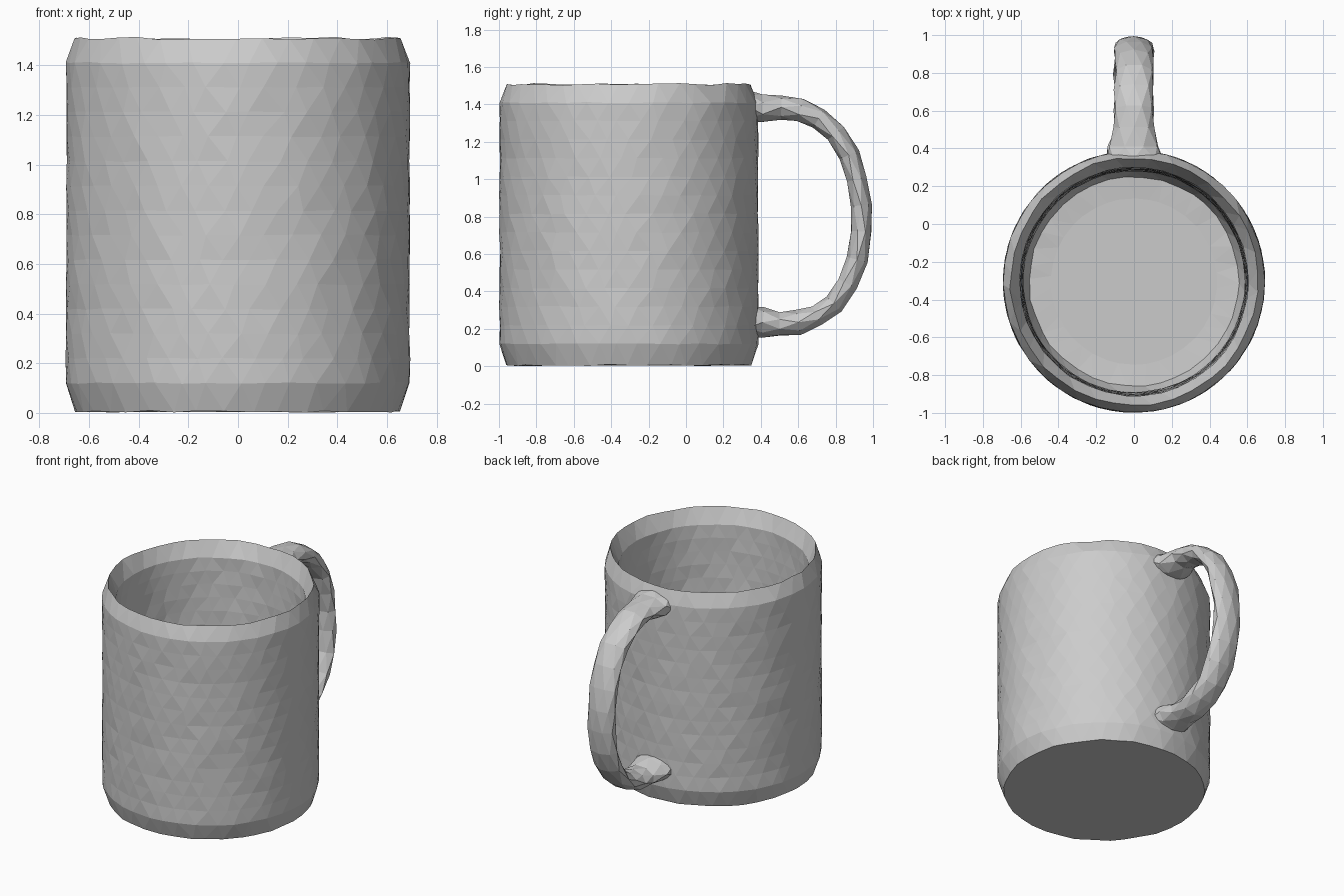
import bpy, bmesh, math, random
from mathutils import Vector

random.seed(4)
cube = bpy.data.objects.get("Cube")
if cube:
    bpy.data.objects.remove(cube)

clay = bpy.data.materials.new("grey_clay")
clay.use_nodes = True
colour = (0.6, 0.6, 0.6, 1)
clay.diffuse_color = colour
clay.node_tree.nodes["Principled BSDF"].inputs["Base Color"].default_value = colour


def wobble(amount):
    return random.uniform(-amount, amount)


def add_object(name, bm):
    bmesh.ops.recalc_face_normals(bm, faces=bm.faces)
    mesh = bpy.data.meshes.new(name)
    bm.to_mesh(mesh)
    bm.free()
    mesh.materials.append(clay)
    obj = bpy.data.objects.new(name, mesh)
    bpy.context.collection.objects.link(obj)
    return obj


def skin(bm, rings):
    """Join staggered rings with triangles and cap both ends."""
    loops = [[bm.verts.new(p) for p in ring] for ring in rings]
    for i, (a, b) in enumerate(zip(loops, loops[1:])):
        n = len(a)
        for j in range(n):
            k = (j + 1) % n
            if i % 2 == 0:
                tris = (a[j], a[k], b[j]), (a[k], b[k], b[j])
            else:
                tris = (a[j], b[k], b[j]), (a[j], a[k], b[k])
            for tri in tris:
                bm.faces.new(tri)
    bm.faces.new(loops[0])
    bm.faces.new(loops[-1])


# Cup body: one closed profile up the outside, over the rim and down inside
CENTRE_Y, RADIUS, SIDES = -0.305, 0.692, 38


def cup_ring(radius, z, row, rough):
    ring = []
    for j in range(SIDES):
        angle = math.tau * (j + 0.5 * (row % 2) + wobble(0.16)) / SIDES
        r = radius + wobble(rough)
        ring.append((r * math.cos(angle), CENTRE_Y + r * math.sin(angle),
                     z + wobble(rough)))
    return ring


ROWS = 13
profile = [(0.655, 0.006, 0.004)]
profile += [(RADIUS, 0.12 + 1.29 * i / ROWS, 0.003) for i in range(ROWS + 1)]
profile += [(0.655, 1.508, 0.006)]
profile += [(0.605 - 0.02 * i / ROWS, 1.40 - 1.2 * i / ROWS, 0.003)
            for i in range(ROWS + 1)]
profile += [(0.555, 0.11, 0.004), (0.44, 0.10, 0.001)]
bm = bmesh.new()
skin(bm, [cup_ring(r, z, row, rough) for row, (r, z, rough) in enumerate(profile)])
add_object("cup_body", bm)

# Handle: flattened octagonal section swept along an arc, flared at the ends
path = [(0.34, 1.385), (0.41, 1.38), (0.51, 1.385), (0.61, 1.37), (0.71, 1.325),
        (0.80, 1.245), (0.87, 1.13), (0.915, 1.00), (0.937, 0.86), (0.938, 0.72),
        (0.915, 0.57), (0.865, 0.44), (0.79, 0.335), (0.70, 0.27), (0.60, 0.235),
        (0.50, 0.225), (0.41, 0.235), (0.34, 0.24)]
points = [Vector((0, y, z)) for y, z in path]
HANDLE_SIDES = 8
rings = []
for i, point in enumerate(points):
    ahead = points[min(i + 1, len(points) - 1)] - points[max(i - 1, 0)]
    across = Vector((0, -ahead.z, ahead.y)).normalized()
    end = min(i, len(points) - 1 - i)
    width, depth = ((0.15, 0.085), (0.135, 0.082), (0.105, 0.065))[min(end, 2)]
    depth = 0.057 if end > 3 else depth
    ring = []
    for j in range(HANDLE_SIDES):
        angle = math.tau * (j + 0.5 * (i % 2)) / HANDLE_SIDES
        offset = Vector((width * math.cos(angle), 0, 0)) + across * depth * math.sin(angle)
        ring.append(point + offset * (1 + wobble(0.06)))
    rings.append(ring)
bm = bmesh.new()
skin(bm, rings)
add_object("handle", bm)
